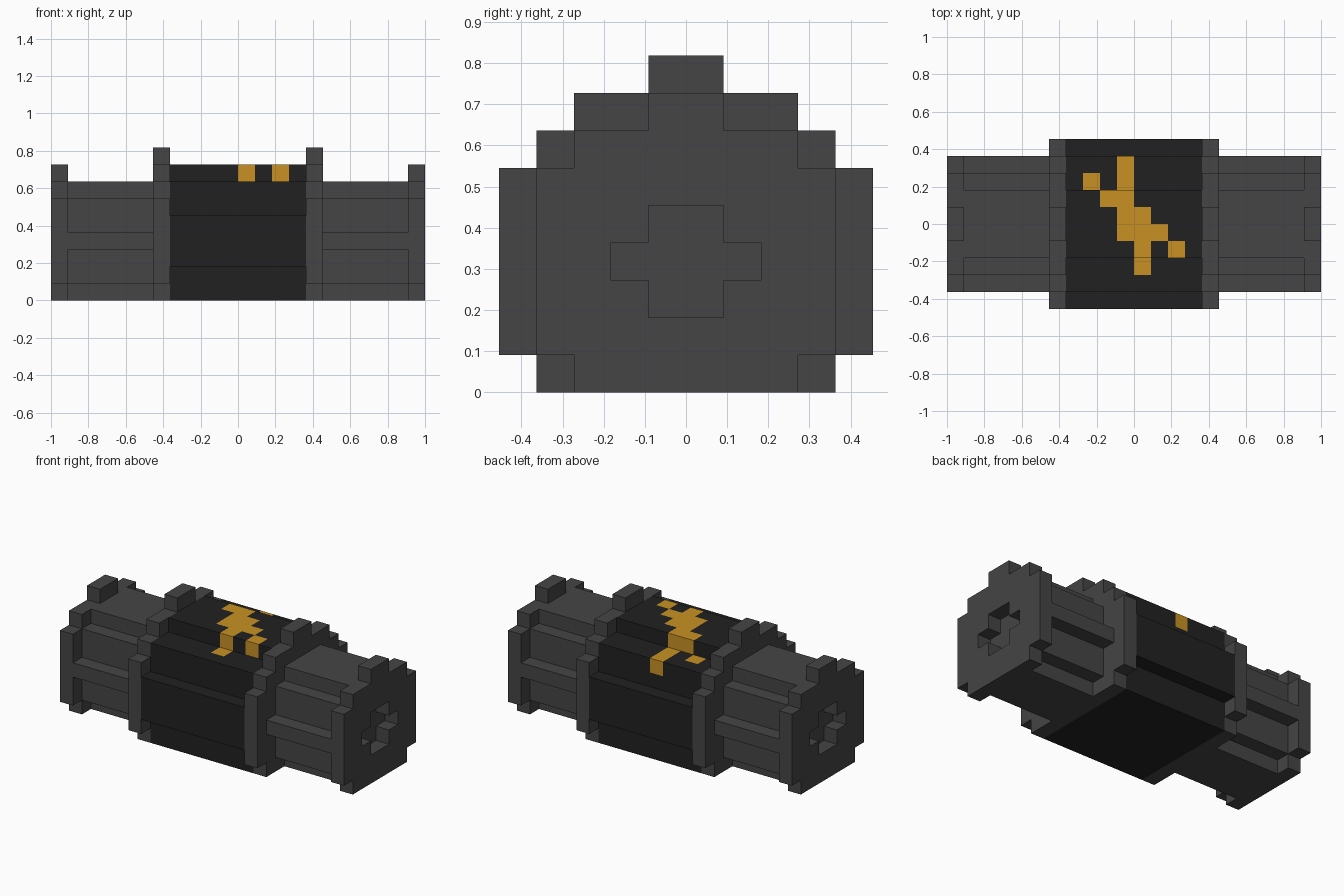
import bpy
import bmesh
from math import floor, radians
from mathutils import Vector

U = 1 / 11  # one block edge

cube = bpy.data.objects.get("Cube")
if cube:
    bpy.data.objects.remove(cube, do_unlink=True)


def material(name, rgb):
    m = bpy.data.materials.new(name)
    m.use_nodes = True
    m.diffuse_color = (*rgb, 1)
    m.node_tree.nodes["Principled BSDF"].inputs["Base Color"].default_value = (*rgb, 1)
    return m


grey = material("dark grey", (0.059, 0.059, 0.059))
black = material("near black", (0.0155, 0.0155, 0.0155))
amber = material("amber", (0.578, 0.284, 0.017))


def stepped_prism(name, x0, x1, steps, mat):
    """Extrude along x a symmetric stepped outline of (z bottom, z top, half width)."""
    half = []
    for z0, z1, w in steps:
        half += [(w, z0), (w, z1)]
    outline = half + [(-y, z) for y, z in reversed(half)]
    bm = bmesh.new()
    face = bm.faces.new([bm.verts.new((x0 * U, y * U, z * U)) for y, z in outline])
    ext = bmesh.ops.extrude_face_region(bm, geom=[face])
    moved = [g for g in ext["geom"] if isinstance(g, bmesh.types.BMVert)]
    bmesh.ops.translate(bm, verts=moved, vec=((x1 - x0) * U, 0, 0))
    bmesh.ops.recalc_face_normals(bm, faces=bm.faces)
    mesh = bpy.data.meshes.new(name)
    bm.to_mesh(mesh)
    bm.free()
    mesh.materials.append(mat)
    obj = bpy.data.objects.new(name, mesh)
    bpy.context.collection.objects.link(obj)
    return obj


# Outlines
BODY = [(0, 2, 4), (2, 5, 5), (5, 7, 4), (7, 8, 2)]
COLLAR = [(0, 1, 4), (1, 6, 5), (6, 7, 4), (7, 8, 3), (8, 9, 1)]
BARREL = [(0, 1, 2), (1, 3, 3), (3, 4, 4), (4, 6, 3), (6, 7, 2)]
PLATE = [(0, 1, 3), (1, 6, 4), (6, 7, 3), (7, 8, 1)]
CROSS = [(2, 3, 1), (3, 4, 2), (4, 5, 1)]

# Collars, barrels and end plates with a cross-shaped recess
for side, s in (("right", -1), ("left", 1)):
    stepped_prism(side + "_collar", 4 * s, 5 * s, COLLAR, grey)
    stepped_prism(side + "_barrel", 5 * s, 10 * s, BARREL, grey)
    plate = stepped_prism(side + "_end_plate", 10 * s, 11 * s, PLATE, grey)
    cutter = stepped_prism("cross_cutter", 9.5 * s, 11.5 * s, CROSS, grey)
    cutter.hide_render = True
    mod = plate.modifiers.new("cross_recess", 'BOOLEAN')
    mod.operation = 'DIFFERENCE'
    mod.solver = 'EXACT'
    mod.object = cutter
    bpy.context.view_layer.objects.active = plate
    bpy.ops.object.modifier_apply(modifier=mod.name)
    bpy.data.objects.remove(cutter, do_unlink=True)

# Central body
body = stepped_prism("central_body", -4, 4, BODY, black)
body.data.materials.append(amber)

# Amber spark: for each row y, the block columns x it covers
SPARK = {3: [-1], 2: [-3, -1], 1: [-2, -1], 0: [-1, 0],
         -1: [-1, 0, 1], -2: [0, 2], -3: [0]}

bm = bmesh.new()
bm.from_mesh(body.data)
cuts = [(axis, k) for axis in (0, 1) for k in range(-3, 4)] + [(2, 6)]
for axis, k in cuts:
    normal = Vector((0, 0, 0))
    normal[axis] = 1
    geom = bm.verts[:] + bm.edges[:] + bm.faces[:]
    bmesh.ops.bisect_plane(bm, geom=geom, plane_co=normal * k * U, plane_no=normal)
bm.normal_update()
for f in bm.faces:
    if abs(f.normal.x) > 0.5:
        continue
    x, y, z = (floor(c) for c in f.calc_center_median() / U - f.normal * 0.5)
    if z >= 6 and x in SPARK.get(y, []):
        f.material_index = 1
bmesh.ops.dissolve_limit(bm, angle_limit=radians(1), verts=bm.verts[:],
                         edges=bm.edges[:], delimit={'MATERIAL'})
bm.to_mesh(body.data)
bm.free()
